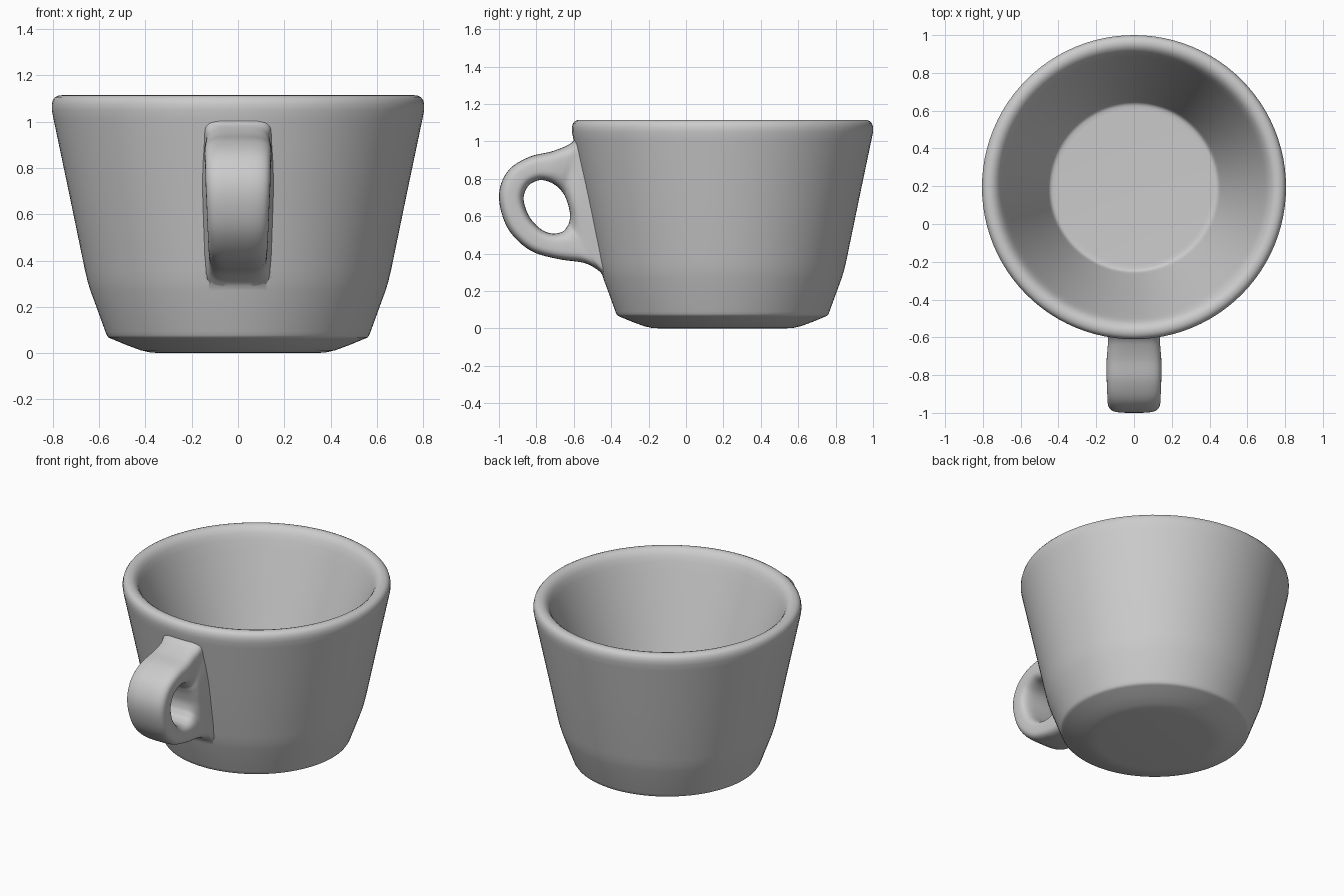
import bpy, bmesh, math
from mathutils import Vector

if "Cube" in bpy.data.objects:
    bpy.data.objects.remove(bpy.data.objects["Cube"])

CY = 0.195          # y of the cup axis


def finish(bm, name):
    bmesh.ops.recalc_face_normals(bm, faces=bm.faces)
    me = bpy.data.meshes.new(name)
    bm.to_mesh(me)
    bm.free()
    ob = bpy.data.objects.new(name, me)
    bpy.context.collection.objects.link(ob)
    return ob


def smooth_shade(ob, angle):
    bpy.ops.object.select_all(action='DESELECT')
    ob.select_set(True)
    bpy.context.view_layer.objects.active = ob
    bpy.ops.object.shade_smooth_by_angle(angle=math.radians(angle))


# Cup body: closed profile (radius, z) spun round the axis
profile = [(0, 0), (0.34, 0), (0.38, 0.003), (0.42, 0.012), (0.48, 0.034),
           (0.55, 0.063), (0.561, 0.068), (0.567, 0.077), (0.573, 0.092),
           (0.605, 0.18), (0.638, 0.27), (0.65, 0.31), (0.662, 0.36),
           (0.73, 0.69), (0.797, 1.01), (0.805, 1.05), (0.805, 1.075),
           (0.80, 1.094), (0.79, 1.107), (0.776, 1.113), (0.76, 1.115),
           (0.742, 1.11), (0.725, 1.097), (0.71, 1.075), (0.695, 1.04),
           (0.675, 0.985), (0.64, 0.89), (0.55, 0.64), (0.46, 0.385),
           (0.451, 0.362), (0.443, 0.351), (0.43, 0.347), (0.41, 0.346), (0, 0.346)]
bm = bmesh.new()
vs = [bm.verts.new((r, CY, z)) for r, z in profile]
edges = [bm.edges.new(p) for p in zip(vs, vs[1:])]
bmesh.ops.spin(bm, geom=vs + edges, cent=(0, CY, 0), axis=(0, 0, 1),
               angle=math.tau, steps=96)
bmesh.ops.remove_doubles(bm, verts=bm.verts, dist=1e-4)
cup = finish(bm, "cup_with_handle")

# Handle: ring of (outer y, z, hole y, z, half width); its right side sits in the wall
ring = [(-0.56, 1.03, -0.655, 0.72, 0.13), (-0.622, 0.985, -0.685, 0.755, 0.138),
        (-0.715, 0.947, -0.73, 0.783, 0.145), (-0.835, 0.918, -0.785, 0.792, 0.145),
        (-0.94, 0.855, -0.84, 0.765, 0.142), (-0.994, 0.755, -0.867, 0.71, 0.14),
        (-0.992, 0.64, -0.86, 0.65, 0.136), (-0.94, 0.515, -0.83, 0.585, 0.132),
        (-0.83, 0.415, -0.775, 0.53, 0.128), (-0.69, 0.372, -0.715, 0.507, 0.126),
        (-0.545, 0.35, -0.66, 0.517, 0.126), (-0.475, 0.315, -0.635, 0.545, 0.124),
        (-0.42, 0.28, -0.624, 0.57, 0.126), (-0.45, 0.50, -0.62, 0.61, 0.133),
        (-0.50, 0.72, -0.63, 0.66, 0.138), (-0.53, 0.87, -0.642, 0.695, 0.136)]


def smooth_loop(pts, sub):
    # Catmull-Rom through a closed list of tuples
    out, n = [], len(pts)
    for i in range(n):
        a, b, c, d = (Vector(pts[(i + k) % n]) for k in (-1, 0, 1, 2))
        for s in range(sub):
            t = s / sub
            out.append(0.5 * (2 * b + (c - a) * t + (2 * a - 5 * b + 4 * c - d) * t * t
                              + (3 * b - a - 3 * c + d) * t ** 3))
    return out


def spow(v, e):
    return math.copysign(abs(v) ** e, v)


SEG = 48
bm = bmesh.new()
loops = []
for oy, oz, iy, iz, w in smooth_loop(ring, 5):
    loop = []
    for k in range(SEG):
        a = math.tau * k / SEG
        u, x = spow(math.cos(a), 0.6), spow(math.sin(a), 0.5)
        y = (oy + iy) / 2 + u * (oy - iy) / 2
        z = (oz + iz) / 2 + u * (oz - iz) / 2
        # near the wall: widen slightly and follow the round of the cup
        r = 0.588 + 0.206 * z
        gap = max(0, CY - r - y)
        x *= w + 0.018 * math.exp(-gap / 0.025)
        y += (r - math.sqrt(r * r - x * x)) * math.exp(-gap / 0.04)
        loop.append(bm.verts.new((x, y, z)))
    loops.append(loop)
for i, A in enumerate(loops):
    B = loops[(i + 1) % len(loops)]
    for k in range(SEG):
        m = (k + 1) % SEG
        bm.faces.new((A[k], A[m], B[m], B[k]))
handle = finish(bm, "handle_shape")
handle.hide_render = True

# Weld handle and cup into one skin
mod = cup.modifiers.new("join_handle", 'BOOLEAN')
mod.operation, mod.solver, mod.object = 'UNION', 'EXACT', handle
bpy.context.view_layer.objects.active = cup
bpy.ops.object.modifier_apply(modifier=mod.name)
bpy.data.objects.remove(handle)
smooth_shade(cup, 50)
